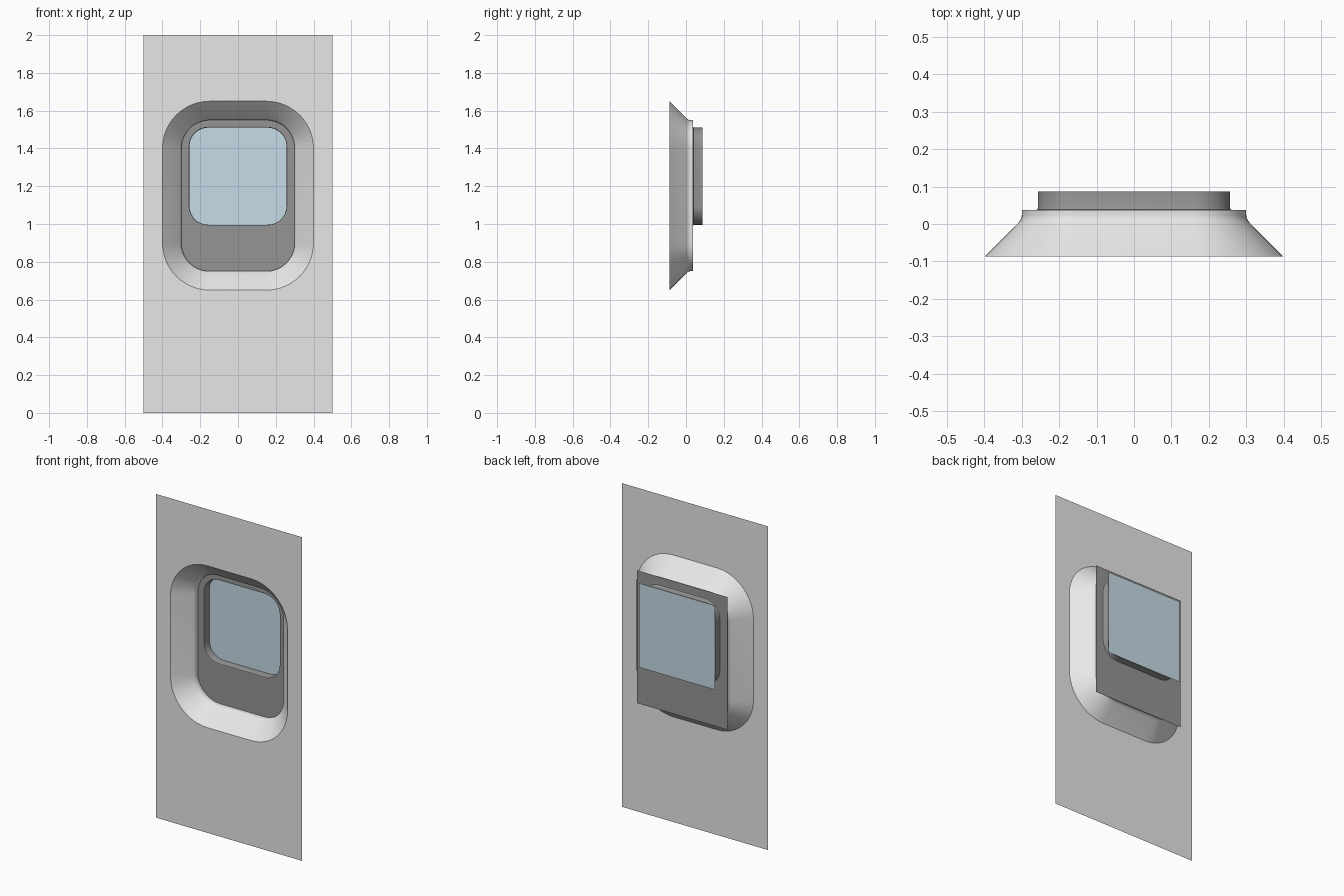
import bpy, bmesh, math

cube = bpy.data.objects.get("Cube")
if cube:
    bpy.data.objects.remove(cube, do_unlink=True)


def material(name, rgb):
    m = bpy.data.materials.new(name)
    m.use_nodes = True
    color = (*rgb, 1)
    m.diffuse_color = color
    m.node_tree.nodes["Principled BSDF"].inputs["Base Color"].default_value = color
    return m


light_grey = material("light grey panel", (0.8, 0.8, 0.8))
dark_grey = material("dark grey blind", (0.3, 0.3, 0.3))
pale_blue = material("pale blue glass", (0.65, 0.82, 0.92))

STEPS = 12  # segments per rounded corner


def outline(half_w, half_h, radius, y, cz):
    """Rounded rectangle in the xz plane; zero radius gives square corners."""
    points = []
    for corner in range(4):
        sx = 1 if corner in (0, 3) else -1
        sz = 1 if corner in (0, 1) else -1
        for i in range(STEPS + 1):
            a = (corner + i / STEPS) * math.pi / 2
            points.append((sx * (half_w - radius) + radius * math.cos(a), y,
                           cz + sz * (half_h - radius) + radius * math.sin(a)))
    return points


def loft(name, sections, mat, cap=False):
    """Skin a row of outlines, optionally closing the last one."""
    bm = bmesh.new()
    rings = [[bm.verts.new(p) for p in outline(*s)] for s in sections]
    n = len(rings[0])
    for a, b in zip(rings, rings[1:]):
        for i in range(n):
            j = (i + 1) % n
            bm.faces.new((a[i], b[i], b[j], a[j]))
    if cap:
        bm.faces.new(rings[-1][::-1])
    bmesh.ops.remove_doubles(bm, verts=bm.verts, dist=1e-5)
    mesh = bpy.data.meshes.new(name)
    bm.to_mesh(mesh)
    bm.free()
    mesh.materials.append(mat)
    obj = bpy.data.objects.new(name, mesh)
    bpy.context.collection.objects.link(obj)
    bpy.ops.object.select_all(action="DESELECT")
    obj.select_set(True)
    bpy.context.view_layer.objects.active = obj
    bpy.ops.object.shade_smooth_by_angle(angle=math.radians(30))
    return obj


FRONT, BLIND, BACK = -0.0875, 0.0375, 0.0875  # depths of the three sheets
CZ, WIN_Z = 1.15, 1.253                       # centres of recess and window

# Wall panel with the rounded opening
loft("wall_panel", [(0.5, 1.0, 0, FRONT, 1.0), (0.4, 0.5, 0.25, FRONT, CZ)], light_grey)

# Sloping surround, easing into a short straight rim
profile = [(0, FRONT), (0.09, 0.0025), (0.095, 0.009), (0.099, 0.016),
           (0.1, 0.023), (0.1, BLIND)]
loft("window_surround",
     [(0.4 - d, 0.5 - d, 0.25 - d, y, CZ) for d, y in profile], light_grey)

# Blind sheet behind the surround, cut out for the window
loft("blind_sheet", [(0.31, 0.41, 0, BLIND, CZ),
                     (0.262, 0.262, 0.105, BLIND, WIN_Z)], dark_grey)

# Short tube from the blind to the glass, with a small rounded lip
lip = [(0.005, BLIND), (0.0015, BLIND + 0.0015), (0, BLIND + 0.005), (0, BACK)]
loft("window_tube", [(0.257 + d, 0.257 + d, 0.1 + d, y, WIN_Z) for d, y in lip], dark_grey)

# Glass pane
loft("window_glass", [(0.26, 0.26, 0, BACK, WIN_Z)], pale_blue, cap=True)
